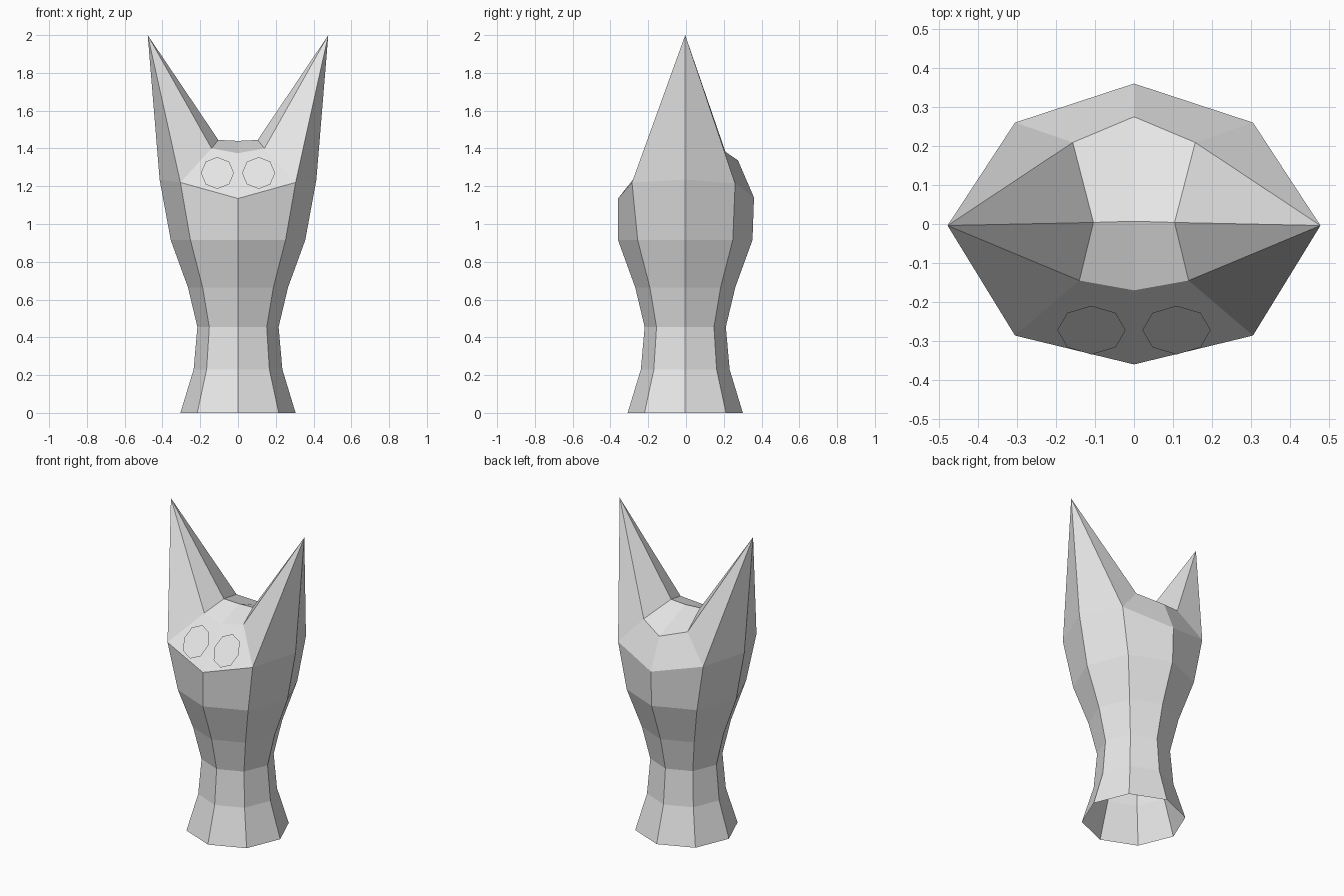
import bpy
import bmesh
from math import sin, cos, pi

if "Cube" in bpy.data.objects:
    bpy.data.objects.remove(bpy.data.objects["Cube"], do_unlink=True)

# Single pale grey colour
grey = bpy.data.materials.new("pale grey")
grey.use_nodes = True
grey.diffuse_color = (0.8, 0.8, 0.8, 1)
grey.node_tree.nodes["Principled BSDF"].inputs["Base Color"].default_value = (0.8, 0.8, 0.8, 1)


def mirrored_object(name, bm):
    """Turn the +x half into a flat-shaded object mirrored across x."""
    mesh = bpy.data.meshes.new(name)
    bm.to_mesh(mesh)
    bm.free()
    mesh.materials.append(grey)
    obj = bpy.data.objects.new(name, mesh)
    bpy.context.collection.objects.link(obj)
    mirror = obj.modifiers.new("mirror", 'MIRROR')
    mirror.use_clip = True
    mirror.merge_threshold = 0.0005


bm = bmesh.new()


def vert(x, y, z):
    return bm.verts.new((x, y, z))


# Body: half rings of an octagon, open at the bottom
MID_Y = -0.004
profile = [(0.305, 0), (0.235, 0.23), (0.215, 0.455), (0.265, 0.665), (0.356, 0.915)]
rings = []
for r, z in profile:
    angles = [(i - 2) * pi / 4 for i in range(5)]
    rings.append([vert(0 if i in (0, 4) else r * cos(a), MID_Y + r * sin(a), z)
                  for i, a in enumerate(angles)])

# Cheek ring: front, front corner, side, back corner, back
front, front_corner, side, back_corner, back = cheek = [
    vert(0, -0.36, 1.135), vert(0.305, -0.286, 1.22), vert(0.415, MID_Y, 1.235),
    vert(0.305, 0.26, 1.215), vert(0, 0.36, 1.14)]
rings.append(cheek)
for low, high in zip(rings, rings[1:]):
    for i in range(4):
        bm.faces.new((low[i], low[i + 1], high[i + 1], high[i]))

# Crown of the head
brow_mid, brow = vert(0, -0.17, 1.375), vert(0.14, -0.145, 1.4)
ridge_mid, ridge = vert(0, 0.007, 1.44), vert(0.104, 0.004, 1.445)
nape_mid, nape = vert(0, 0.275, 1.337), vert(0.157, 0.209, 1.382)
for face in ((front, front_corner, brow, brow_mid),
             (brow_mid, brow, ridge, ridge_mid),
             (ridge_mid, ridge, nape, nape_mid),
             (back_corner, back, nape_mid, nape)):
    bm.faces.new(face)

# Ear: fan of triangles to the tip
tip = vert(0.478, MID_Y, 2)
base = [side, back_corner, nape, ridge, brow, front_corner]
for i, v in enumerate(base):
    bm.faces.new((v, base[(i + 1) % len(base)], tip))
mirrored_object("body_with_ears", bm)

# Eyes: flat octagons just in front of the sloping face
bm = bmesh.new()
bm.faces.new([vert(0.109 + 0.0875 * cos(a), -0.272 + 0.0625 * sin(a), 1.27 + 0.0845 * sin(a))
              for a in (i * pi / 4 for i in range(8))])
mirrored_object("eyes", bm)
